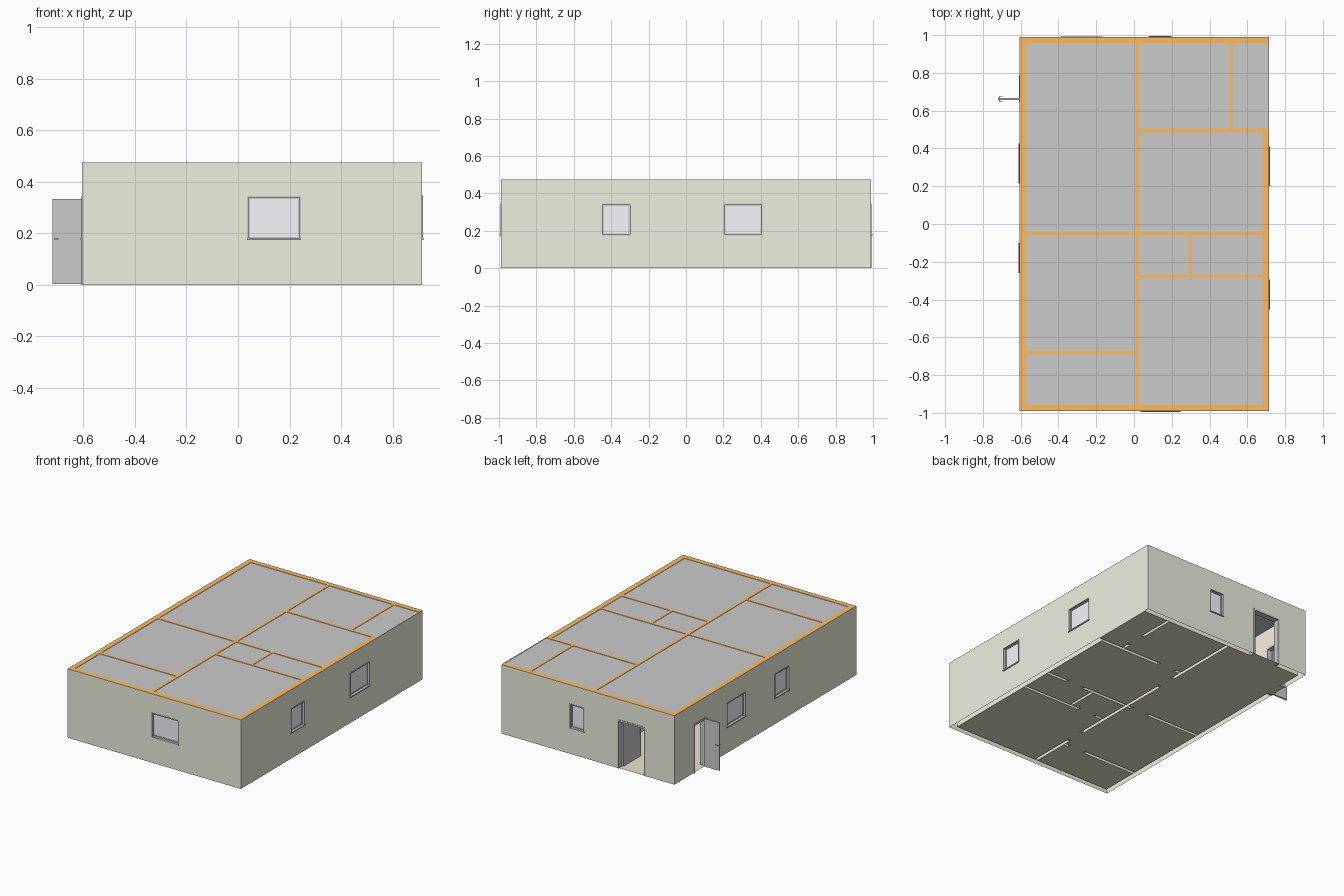
import bpy, bmesh
from math import pi, radians
from mathutils import Matrix

if "Cube" in bpy.data.objects:
    bpy.data.objects.remove(bpy.data.objects["Cube"])

H, DOOR_H = 0.475, 0.335
WIN_Z0, WIN_Z1 = 0.175, 0.345


def material(name, rgb):
    m = bpy.data.materials.new(name)
    m.diffuse_color = (*rgb, 1)
    m.use_nodes = True
    m.node_tree.nodes["Principled BSDF"].inputs["Base Color"].default_value = m.diffuse_color
    return m


GREEN = material("outer_paint", (0.85, 0.875, 0.74))
CREAM = material("inner_paint", (0.93, 0.89, 0.76))
ORANGE = material("wall_cap", (1.0, 0.5, 0.12))
GLASS = material("glass", (0.92, 0.92, 0.98))
FLOOR = material("floor_finish", (0.82, 0.78, 0.62))


def boxes(name, parts, mat=None, matrix=None):
    """One object from boxes given as (x0, x1, y0, y1, z0, z1)."""
    bm = bmesh.new()
    for x0, x1, y0, y1, z0, z1 in parts:
        m = Matrix.Translation(((x0 + x1) / 2, (y0 + y1) / 2, (z0 + z1) / 2))
        m = m @ Matrix.Diagonal((x1 - x0, y1 - y0, z1 - z0, 1))
        bmesh.ops.create_cube(bm, size=1, matrix=m)
    me = bpy.data.meshes.new(name)
    bm.to_mesh(me)
    bm.free()
    ob = bpy.data.objects.new(name, me)
    bpy.context.collection.objects.link(ob)
    if mat:
        me.materials.append(mat)
    if matrix:
        ob.matrix_world = matrix
    return ob


def panels(name, rects, z, mat=None):
    """Flat rectangles (x0, x1, y0, y1) at height z."""
    bm = bmesh.new()
    for x0, x1, y0, y1 in rects:
        bm.faces.new([bm.verts.new((x, y, z)) for x, y in
                      ((x0, y0), (x1, y0), (x1, y1), (x0, y1))])
    me = bpy.data.meshes.new(name)
    bm.to_mesh(me)
    bm.free()
    ob = bpy.data.objects.new(name, me)
    bpy.context.collection.objects.link(ob)
    if mat:
        me.materials.append(mat)


def carve(ob, cuts):
    """Cut boxes out, then paint the faces and open the underside."""
    helpers = []
    for c in cuts:
        h = boxes("cutter", [c])
        h.hide_render = True
        helpers.append(h)
        mod = ob.modifiers.new("cut", 'BOOLEAN')
        mod.object, mod.operation, mod.solver = h, 'DIFFERENCE', 'EXACT'
    bpy.context.view_layer.update()
    me = bpy.data.meshes.new_from_object(
        ob.evaluated_get(bpy.context.evaluated_depsgraph_get()))
    ob.modifiers.clear()
    ob.data = me
    for h in helpers:
        bpy.data.objects.remove(h)
    me.materials.clear()
    for m in (CREAM, GREEN, ORANGE):
        me.materials.append(m)
    bm = bmesh.new()
    bm.from_mesh(me)
    bm.normal_update()
    for f in bm.faces:
        c, n = f.calc_center_median(), f.normal
        outside = (c.x > 0.7149 or c.x < -0.6049 or abs(c.y) > 0.9899) and abs(n.z) < 0.5
        f.material_index = 1 if outside else 2 if n.z > 0.5 and c.z > H - 0.001 else 0
    under = [f for f in bm.faces if f.calc_center_median().z < 0.001 and f.normal.z < -0.5]
    bmesh.ops.delete(bm, geom=under, context='FACES')
    bm.to_mesh(me)
    bm.free()


def place(x, y, deg):
    return Matrix.Translation((x, y, 0)) @ Matrix.Rotation(radians(deg), 4, 'Z')


def cut_box(x, y, deg, w, z0, z1, reach=0.06):
    if deg % 180 == 0:
        return (x - w / 2, x + w / 2, y - reach, y + reach, z0, z1)
    return (x - reach, x + reach, y - w / 2, y + w / 2, z0, z1)


def window(name, x, y, deg, w):
    """Frame, sash, sill and pane; local -y points outdoors, y=0 is the outer face."""
    m, a, z0, z1 = place(x, y, deg), w / 2, WIN_Z0, WIN_Z1

    def ring(i, t, y0, y1):
        l, b, u = a - i, z0 + i, z1 - i
        return [(-l, -l + t, y0, y1, b, u), (l - t, l, y0, y1, b, u),
                (-l + t, l - t, y0, y1, b, b + t), (-l + t, l - t, y0, y1, u - t, u)]
    boxes(name + "_frame", ring(0, 0.006, -0.003, 0.037) + ring(0.006, 0.006, 0.012, 0.022),
          None, m)
    boxes(name + "_sill", [(-a, a, -0.006, 0.012, z0, z0 + 0.007)], None, m)
    boxes(name + "_pane", [(-a + 0.011, a - 0.011, 0.015, 0.019, z0 + 0.011, z1 - 0.011)],
          GLASS, m)


def door(name, x, y, deg, w, t, side, swing):
    """Lining, open leaf and lever handles; y=0 is the middle of the wall."""
    m, a, d = place(x, y, deg), w / 2, t / 2 + 0.003
    j = 0.012
    boxes(name + "_lining", [(-a, -a + j, -d, d, 0, DOOR_H), (a - j, a, -d, d, 0, DOOR_H),
                             (-a + j, a - j, -d, d, DOOR_H - j, DOOR_H)], None, m)
    hx, s = side * (a - j), swing

    def span(p, q):
        return min(p, q), max(p, q)
    far = t / 2 + w - 2 * j
    leaf_x = span(hx, hx - side * 0.01)
    boxes(name + "_leaf", [(*leaf_x, *span(s * t / 2, s * far), 0.003, DOOR_H - j + 0.01)],
          None, m)
    grips = []
    for face, out in ((leaf_x[0], -1), (leaf_x[1], 1)):
        e = far - 0.008
        grips += [(*span(face, face + out * 0.002), *span(s * (e - 0.003), s * (e + 0.003)),
                   0.155, 0.187),
                  (*span(face, face + out * 0.009), *span(s * (e - 0.002), s * (e + 0.002)),
                   0.176, 0.18),
                  (*span(face + out * 0.006, face + out * 0.009),
                   *span(s * (e - 0.016), s * (e + 0.002)), 0.176, 0.18)]
    boxes(name + "_handle", grips, None, m)


# Openings in the outer shell: x, y, outward angle, width
windows = {"front_window": (0.14, -0.99, 0, 0.21),
           "right_front_window": (0.715, -0.373, 90, 0.157),
           "right_back_window": (0.715, 0.305, 90, 0.21),
           "back_window": (0.138, 0.99, 180, 0.115),
           "left_back_window": (-0.605, 0.32, -90, 0.21),
           "left_front_window": (-0.605, -0.18, -90, 0.16)}
outer_doors = {"back_door": (-0.278, 0.9725, 180, 0.215, 0.035, -1, 1),
               "side_door": (-0.5875, 0.715, -90, 0.14, 0.035, 1, -1)}

# Outer shell, with the thin wall beside the back right room
shell = boxes("outer_walls", [(-0.605, 0.715, -0.99, 0.99, 0, H)])
cuts = [(-0.57, 0.68, -0.955, 0.955, -0.1, 0.6), (0.6, 0.712, 0.505, 0.955, -0.1, 0.6)]
cuts += [cut_box(*v, WIN_Z0, WIN_Z1) for v in windows.values()]
cuts += [cut_box(*v[:4], -0.1, DOOR_H) for v in outer_doors.values()]
carve(shell, cuts)
for n, v in windows.items():
    window(n, *v)
for n, v in outer_doors.items():
    door(n, *v)

# Partitions: extent, then doorways as (x, y, angle, hinge side, swing)
partitions = {
    "spine_wall": ((0.01, 0.03, -0.955, 0.955),
                   [(0.02, 0.34, 90, 1, 1), (0.02, -0.56, 90, 1, 1)]),
    "back_room_wall": ((0.03, 0.68, 0.485, 0.505), [(0.14, 0.495, 0, -1, 1)]),
    "store_wall": ((0.505, 0.522, 0.505, 0.955), [(0.5135, 0.63, 90, 1, -1)]),
    "middle_right_wall": ((0.03, 0.68, -0.06, -0.042), [(0.45, -0.051, 0, 1, 1)]),
    "washroom_wall": ((0.03, 0.68, -0.287, -0.27), [(0.16, -0.2785, 0, -1, -1)]),
    "washroom_divider": ((0.292, 0.308, -0.27, -0.06), []),
    "middle_left_wall": ((-0.57, 0.01, -0.06, -0.042), [(-0.09, -0.051, 0, 1, 1)]),
    "front_left_wall": ((-0.57, 0.01, -0.69, -0.67), [(-0.09, -0.68, 0, 1, 1)])}
thresholds = []
for n, ((x0, x1, y0, y1), doorways) in partitions.items():
    wall = boxes(n, [(x0, x1, y0, y1, 0, H)])
    carve(wall, [cut_box(x, y, deg, 0.14, -0.1, DOOR_H) for x, y, deg, *_ in doorways])
    for i, (x, y, deg, side, swing) in enumerate(doorways):
        t = min(x1 - x0, y1 - y0)
        door(f"{n}_door_{i + 1}", x, y, deg, 0.14, t, side, swing)
        thresholds.append(cut_box(x, y, deg, 0.14, 0, 0, t / 2)[:4])
thresholds += [cut_box(*v[:4], 0, 0, 0.0175)[:4] for v in outer_doors.values()]

# Floors and ceilings, one per room
rooms = [(-0.57, 0.01, -0.042, 0.955), (-0.57, 0.01, -0.67, -0.06),
         (-0.57, 0.01, -0.955, -0.69), (0.03, 0.505, 0.505, 0.955),
         (0.522, 0.712, 0.505, 0.955), (0.03, 0.68, -0.042, 0.485),
         (0.03, 0.292, -0.27, -0.06), (0.308, 0.68, -0.27, -0.06),
         (0.03, 0.68, -0.955, -0.287)]
panels("floors", rooms + thresholds, 0.002, FLOOR)
panels("ceilings", rooms, H - 0.003)
